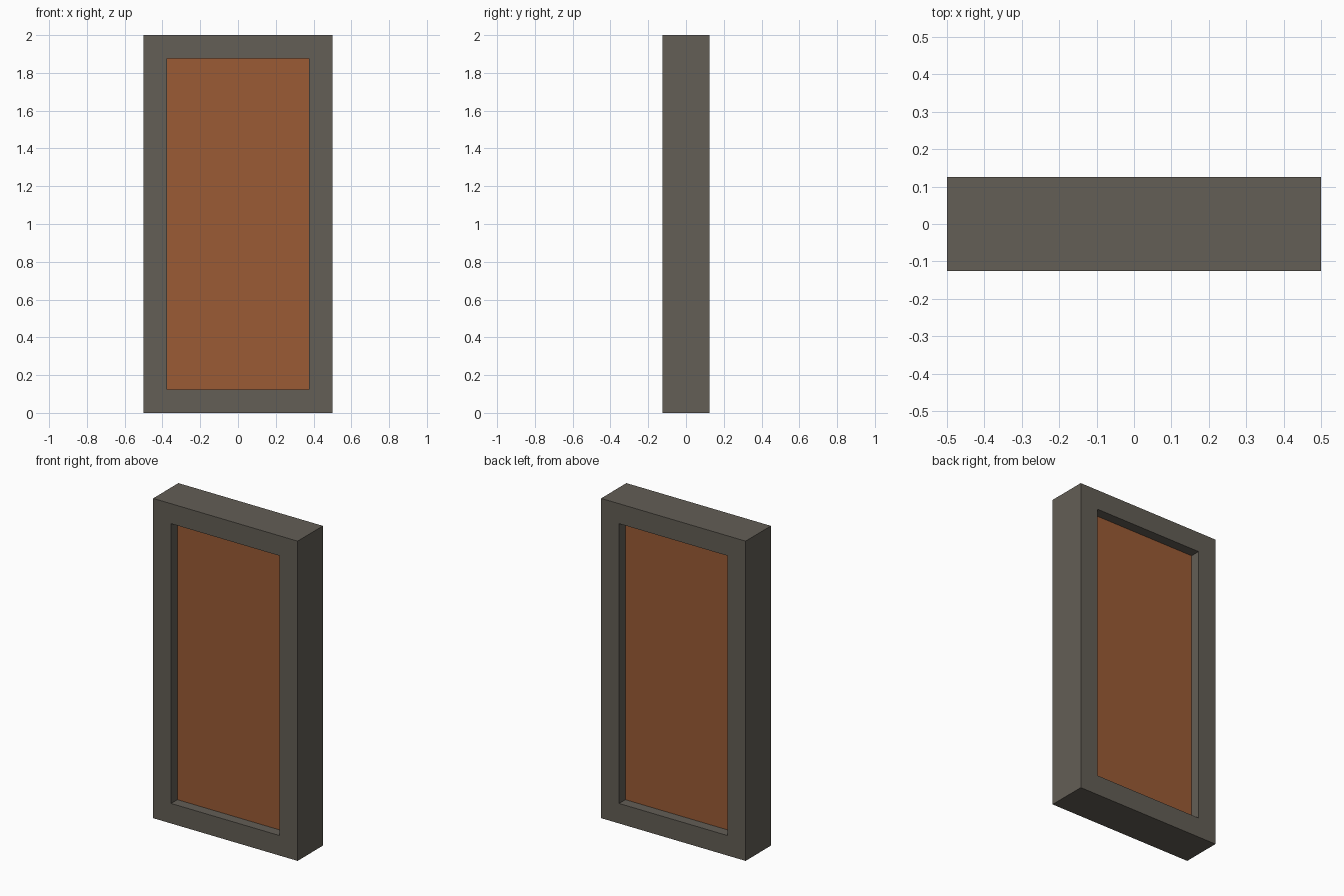
import bpy, bmesh
from mathutils import Matrix

if "Cube" in bpy.data.objects:
    bpy.data.objects.remove(bpy.data.objects["Cube"])

WIDTH, DEPTH, HEIGHT = 1.0, 0.25, 2.0
BORDER = 0.125
PANEL_DEPTH = 0.125


def material(name, rgb):
    m = bpy.data.materials.new(name)
    m.diffuse_color = (*rgb, 1.0)
    m.use_nodes = True
    m.node_tree.nodes["Principled BSDF"].inputs["Base Color"].default_value = m.diffuse_color
    return m


def box(w, d, h):
    bm = bmesh.new()
    bmesh.ops.create_cube(bm, size=1.0, matrix=Matrix.Diagonal((w, d, h, 1.0)))
    return bm


def finish(bm, name, mat):
    bmesh.ops.recalc_face_normals(bm, faces=bm.faces)
    mesh = bpy.data.meshes.new(name)
    bm.to_mesh(mesh)
    bm.free()
    mesh.materials.append(mat)
    obj = bpy.data.objects.new(name, mesh)
    obj.location.z = HEIGHT / 2
    bpy.context.collection.objects.link(obj)
    return obj


grey = material("warm grey", (0.125, 0.112, 0.092))
brown = material("rust brown", (0.325, 0.104, 0.036))

# Frame: inset the front and back, then join the two openings into a through hole
bm = box(WIDTH, DEPTH, HEIGHT)
bm.normal_update()
ends = [f for f in bm.faces if abs(f.normal.y) > 0.9]
bmesh.ops.inset_individual(bm, faces=ends, thickness=BORDER, use_even_offset=True)
rims = [e for f in ends for e in f.edges]
bmesh.ops.delete(bm, geom=ends, context='FACES_ONLY')
bmesh.ops.bridge_loops(bm, edges=rims)
finish(bm, "frame", grey)

# Panel: recessed equally from both sides of the opening
finish(box(WIDTH - 2 * BORDER, PANEL_DEPTH, HEIGHT - 2 * BORDER), "panel", brown)
